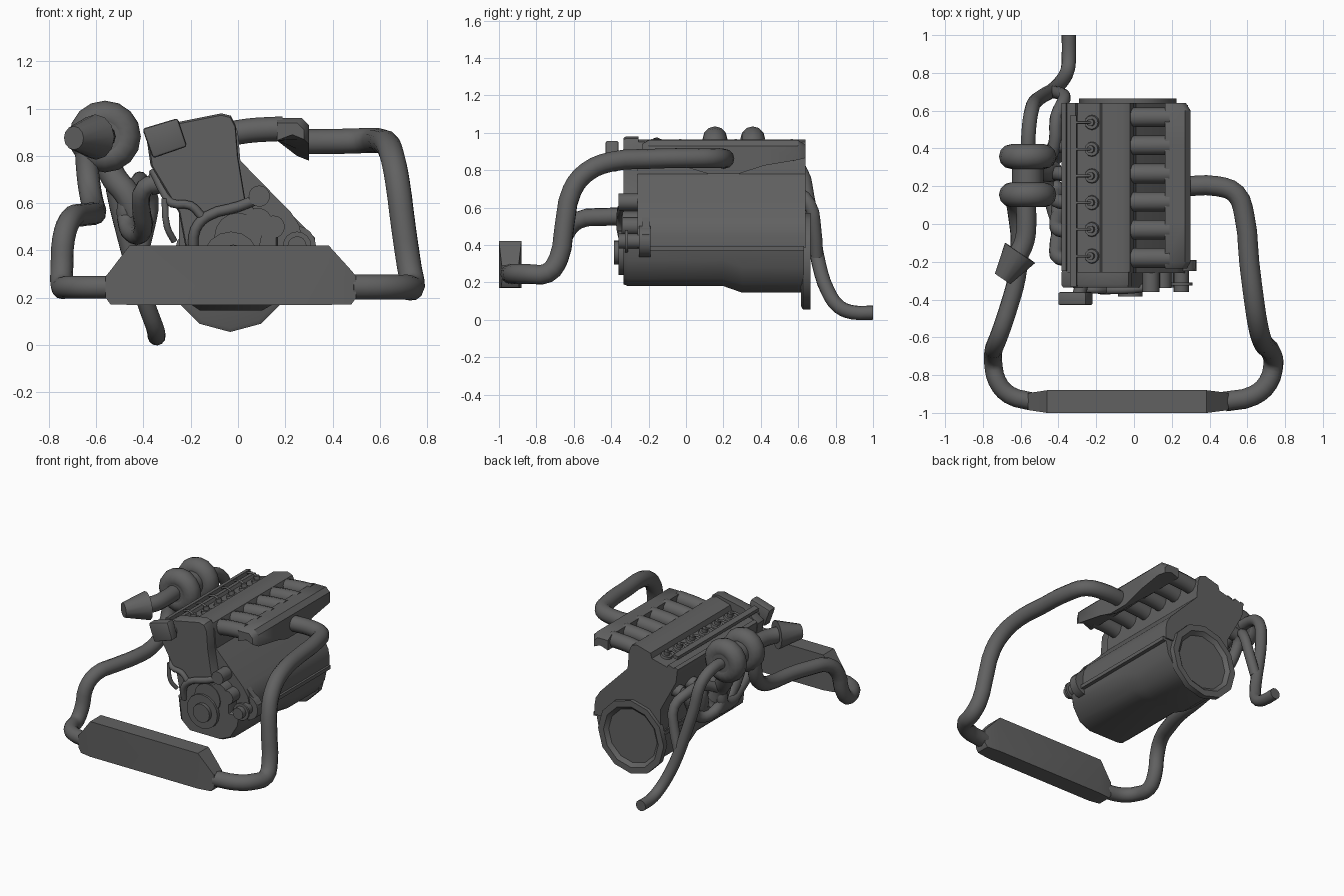
import bpy, bmesh, math
from mathutils import Vector, Matrix


def mesh_object(name, bm):
    bmesh.ops.recalc_face_normals(bm, faces=bm.faces)
    me = bpy.data.meshes.new(name)
    bm.to_mesh(me)
    bm.free()
    ob = bpy.data.objects.new(name, me)
    bpy.context.collection.objects.link(ob)
    return ob


def loft(name, sections):
    """Skin matching xz profiles placed at successive y stations."""
    bm = bmesh.new()
    rings = [[bm.verts.new((x, y, z)) for x, z in pts] for y, pts in sections]
    n = len(rings[0])
    for a, b in zip(rings, rings[1:]):
        for i in range(n):
            j = (i + 1) % n
            bm.faces.new((a[i], a[j], b[j], b[i]))
    bm.faces.new(rings[0])
    bm.faces.new(rings[-1][::-1])
    return mesh_object(name, bm)


def cyl(name, a, b, r1, r2=None, segs=16):
    a, b = Vector(a), Vector(b)
    d = b - a
    bm = bmesh.new()
    m = Matrix.Translation((a + b) / 2) @ d.to_track_quat('Z', 'Y').to_matrix().to_4x4()
    bmesh.ops.create_cone(bm, cap_ends=True, segments=segs, radius1=r1,
                          radius2=r1 if r2 is None else r2, depth=d.length, matrix=m)
    return mesh_object(name, bm)


def tube(name, pts, r, res=3):
    cu = bpy.data.curves.new(name, 'CURVE')
    cu.dimensions = '3D'
    cu.bevel_depth, cu.bevel_resolution = r, 4
    cu.resolution_u, cu.use_fill_caps = res, True
    sp = cu.splines.new('BEZIER')
    sp.bezier_points.add(len(pts) - 1)
    for bp, p in zip(sp.bezier_points, pts):
        bp.co = p
        bp.handle_left_type = bp.handle_right_type = 'AUTO'
    ob = bpy.data.objects.new(name, cu)
    bpy.context.collection.objects.link(ob)
    return ob


def inset(pts, k):
    cx = sum(p[0] for p in pts) / len(pts)
    cz = sum(p[1] for p in pts) / len(pts)
    return [(cx + (x - cx) * k, cz + (z - cz) * k) for x, z in pts]


# Engine block and head, leaning, with a channel for the coils on top
block = [(-0.37, 0.78), (-0.38, 0.865), (-0.31, 0.89), (-0.30, 0.87), (-0.18, 0.90),
         (-0.17, 0.935), (-0.06, 0.965), (-0.02, 0.95), (0.0, 0.90), (0.01, 0.78),
         (0.225, 0.56), (0.26, 0.505), (0.27, 0.45), (0.27, 0.385), (-0.25, 0.385), (-0.25, 0.56)]
loft("engine_block", [(-0.26, block), (0.64, block)])

# Sump, deeper toward the rear, with its rail
shallow = [(0.265, 0.40), (0.25, 0.32), (0.19, 0.22), (0.10, 0.18), (-0.16, 0.18), (-0.23, 0.24), (-0.25, 0.40)]
deep = [(0.265, 0.40), (0.24, 0.28), (0.18, 0.19), (0.10, 0.145), (-0.16, 0.145), (-0.24, 0.20), (-0.26, 0.40)]
loft("sump", [(-0.335, inset(shallow, 0.9)), (-0.31, shallow), (0.20, shallow), (0.30, deep), (0.63, deep)])
rail = [(-0.265, 0.37), (0.285, 0.37), (0.285, 0.395), (-0.265, 0.395)]
loft("sump_rail", [(-0.19, rail), (0.63, rail)])

# Front timing cover, with the accessory bracket behind the pulleys
cover = [(-0.37, 0.76), (-0.385, 0.86), (-0.27, 0.94), (-0.07, 0.98), (-0.03, 0.97), (-0.01, 0.93),
         (0.0, 0.80), (0.03, 0.62), (0.17, 0.46), (0.17, 0.30), (-0.2, 0.30), (-0.25, 0.56)]
loft("timing_cover", [(-0.335, inset(cover, 0.97)), (-0.32, cover), (-0.255, cover)])
bracket = [(0.02, 0.76), (0.325, 0.455), (0.325, 0.40), (0.10, 0.36)]
loft("accessory_bracket", [(-0.235, bracket), (-0.195, bracket)])

# Open bell housing flange
bm = bmesh.new()
rings = []
for r, y in ((0.24, 0.615), (0.258, 0.625), (0.258, 0.665), (0.215, 0.665), (0.19, 0.642)):
    rings.append([bm.verts.new((-0.033 + r * math.sin(i * math.tau / 12), y,
                                0.313 - r * math.cos(i * math.tau / 12))) for i in range(12)])
for a, b in zip(rings, rings[1:]):
    for i in range(12):
        bm.faces.new((a[i], a[(i + 1) % 12], b[(i + 1) % 12], b[i]))
bm.faces.new(rings[0])
bm.faces.new(rings[-1])
mesh_object("bell_housing_flange", bm)

# Ignition coils, leads and fuel rail, intake runners, exhaust runners
for i in range(6):
    y = -0.17 + i * 0.1415
    up = Vector((-0.25, 0, 0.97))
    base = Vector((-0.22, y, 0.88))
    cyl("coil_base", base, base + up * 0.025, 0.042, 0.036, 12)
    cyl("coil_cap", base, base + up * 0.05, 0.02, None, 10)
    tube("coil_lead", [base + up * 0.045, (-0.27, y, 0.94), (-0.318, y, 0.92)], 0.007, 2)
    y = -0.18 + i * 0.149
    tube("intake_runner", [(-0.04, y, 0.89), (0.0, y, 0.90), (0.08, y, 0.91), (0.19, y, 0.915)], 0.052, 2)
    cyl("exhaust_port", (-0.30, y, 0.69), (-0.37, y, 0.68), 0.045, None, 10)
    k = y + (0.28 - y) * 0.35
    tube("exhaust_runner", [(-0.33, y, 0.69), (-0.395, y, 0.665), (-0.41, y + (k - y) * 0.4, 0.58),
                            (-0.40, k, 0.49), (-0.44, (k + 0.28) / 2, 0.465), (-0.475, 0.28, 0.54),
                            (-0.47, 0.28, 0.62)], 0.038)
loft("fuel_rail", [(y, [(-0.335, 0.905), (-0.30, 0.915), (-0.305, 0.94), (-0.34, 0.93)]) for y in (-0.33, 0.575)])
loft("coil_cover_strip", [(y, [(-0.375, 0.85), (-0.35, 0.86), (-0.36, 0.885), (-0.385, 0.875)]) for y in (-0.25, 0.64)])


# Intake plenum, deepest where the charge pipe enters
def plenum(b, s):
    return [(0.165, 0.96 - s), (0.27 - s, 0.96 - s), (0.30 - s, 0.93 - s), (0.30 - s, b),
            (0.25 - s, b + 0.02), (0.165, 0.865)]


loft("intake_plenum", [(-0.235, plenum(0.87, 0.02)), (-0.20, plenum(0.85, 0)), (0.02, plenum(0.81, 0)),
                       (0.12, plenum(0.78, 0)), (0.28, plenum(0.78, 0)), (0.42, plenum(0.825, 0)),
                       (0.60, plenum(0.855, 0)), (0.64, plenum(0.865, 0.025))])


# Intercooler with tapered end tanks, lofted along its length
def tank(h, z0, z1):
    return [(0.94 - h, z0), (0.94 + h, z0), (0.94 + h, z1), (0.94 - h, z1)]


ob = loft("intercooler", [(-0.56, tank(0.045, 0.20, 0.29)), (-0.54, tank(0.048, 0.172, 0.315)),
                          (-0.46, tank(0.06, 0.17, 0.42)), (0.385, tank(0.06, 0.17, 0.42)),
                          (0.48, tank(0.048, 0.172, 0.315)), (0.50, tank(0.045, 0.20, 0.29))])
ob.rotation_euler.z = -math.pi / 2

# Charge pipes on either side of the intercooler
tube("charge_pipe_to_plenum", [(0.27, 0.2, 0.86), (0.44, 0.2, 0.862), (0.54, 0.16, 0.865), (0.585, 0.04, 0.865),
     (0.61, -0.2, 0.86), (0.635, -0.4, 0.845), (0.655, -0.53, 0.79), (0.675, -0.61, 0.69), (0.70, -0.65, 0.5),
     (0.725, -0.68, 0.33), (0.738, -0.74, 0.25), (0.71, -0.84, 0.245), (0.63, -0.91, 0.245), (0.48, -0.94, 0.245)], 0.053)
tube("charge_pipe_from_turbo", [(-0.54, -0.94, 0.245), (-0.66, -0.905, 0.245), (-0.725, -0.83, 0.245),
     (-0.745, -0.74, 0.25), (-0.745, -0.68, 0.33), (-0.738, -0.65, 0.45), (-0.71, -0.58, 0.53),
     (-0.66, -0.43, 0.55), (-0.62, -0.28, 0.555), (-0.605, -0.10, 0.565), (-0.62, 0.05, 0.62),
     (-0.635, 0.13, 0.72), (-0.645, 0.15, 0.87)], 0.048)

# Turbocharger: two volutes, a centre section, inlet pipe and air filter
for name, y in (("compressor_volute", 0.155), ("turbine_volute", 0.357)):
    bpy.ops.mesh.primitive_torus_add(major_segments=16, minor_segments=12, major_radius=0.086, minor_radius=0.066,
                                     location=(-0.563, y, 0.882), rotation=(math.pi / 2, 0, 0))
    bpy.context.object.name = name
    cyl(name + "_hub", (-0.563, y - 0.06, 0.882), (-0.563, y + 0.06, 0.882), 0.09)
cyl("turbo_centre", (-0.563, 0.15, 0.882), (-0.563, 0.35, 0.882), 0.083)
tube("air_inlet_pipe", [(-0.575, 0.14, 0.882), (-0.57, 0.0, 0.882), (-0.58, -0.09, 0.88), (-0.615, -0.17, 0.88)], 0.053)
cyl("air_filter", (-0.603, -0.153, 0.88), (-0.695, -0.29, 0.876), 0.096, 0.05, 12)

# Exhaust: collector, wastegate branch and downpipe
tube("exhaust_collector", [(-0.43, 0.28, 0.55), (-0.47, 0.28, 0.64), (-0.52, 0.31, 0.70), (-0.57, 0.35, 0.80)], 0.055)
tube("wastegate_pipe", [(-0.47, 0.30, 0.64), (-0.42, 0.42, 0.69), (-0.41, 0.57, 0.69), (-0.37, 0.66, 0.62),
                        (-0.39, 0.69, 0.48), (-0.43, 0.70, 0.34)], 0.034)
tube("downpipe", [(-0.563, 0.36, 0.88), (-0.555, 0.52, 0.87), (-0.54, 0.61, 0.80), (-0.52, 0.65, 0.65),
                  (-0.48, 0.68, 0.48), (-0.43, 0.71, 0.30), (-0.38, 0.76, 0.15), (-0.35, 0.82, 0.068),
                  (-0.345, 0.89, 0.04), (-0.345, 1.0, 0.038)], 0.038)

# Control box on the front of the head
box = [(-0.405, 0.915), (-0.255, 0.96), (-0.215, 0.84), (-0.36, 0.79)]
ob = loft("control_box", [(-0.43, box), (-0.36, box)])
bev = ob.modifiers.new("bevel", 'BEVEL')
bev.width, bev.segments = 0.012, 2
cyl("control_box_mount", (-0.29, -0.37, 0.87), (-0.27, -0.30, 0.86), 0.035)

# Front accessories: (name, x, z, y front, y back, radius)
for n, x, z, y0, y1, r in [
        ("crank_pulley", -0.03, 0.36, -0.36, -0.32, 0.12), ("crank_hub", -0.02, 0.36, -0.385, -0.33, 0.065),
        ("pump_pulley", 0.0, 0.46, -0.345, -0.30, 0.10), ("thermostat_housing", 0.09, 0.63, -0.36, -0.19, 0.045),
        ("idler_pulley", 0.15, 0.50, -0.34, -0.25, 0.048), ("tensioner", 0.085, 0.52, -0.34, -0.20, 0.06),
        ("alternator", 0.245, 0.42, -0.25, -0.19, 0.085), ("alternator_pulley", 0.25, 0.42, -0.36, -0.24, 0.04),
        ("alternator_rim", 0.25, 0.42, -0.325, -0.31, 0.06)]:
    cyl(n, (x, y0, z), (x, y1, z), r)

# Coolant hoses
tube("coolant_hose", [(0.09, -0.33, 0.62), (0.0, -0.345, 0.585), (-0.13, -0.35, 0.545), (-0.18, -0.35, 0.49),
                      (-0.19, -0.33, 0.40)], 0.022)
tube("coolant_branch", [(-0.15, -0.35, 0.54), (-0.20, -0.35, 0.59), (-0.28, -0.34, 0.60), (-0.31, -0.30, 0.64),
                        (-0.36, -0.26, 0.74)], 0.018)
tube("oil_line", [(-0.31, -0.33, 0.62), (-0.30, -0.33, 0.50), (-0.27, -0.30, 0.44)], 0.014)

# Turn the tubes into meshes, smooth all but the hard edges, paint dark grey
dark = bpy.data.materials.new("dark_metal")
dark.diffuse_color = (0.12, 0.12, 0.12, 1)
bpy.ops.object.select_all(action='DESELECT')
for ob in bpy.context.scene.objects:
    ob.data.materials.append(dark)
    ob.select_set(True)
    bpy.context.view_layer.objects.active = ob
bpy.ops.object.convert(target='MESH')
bpy.ops.object.shade_smooth_by_angle(angle=math.radians(38))
